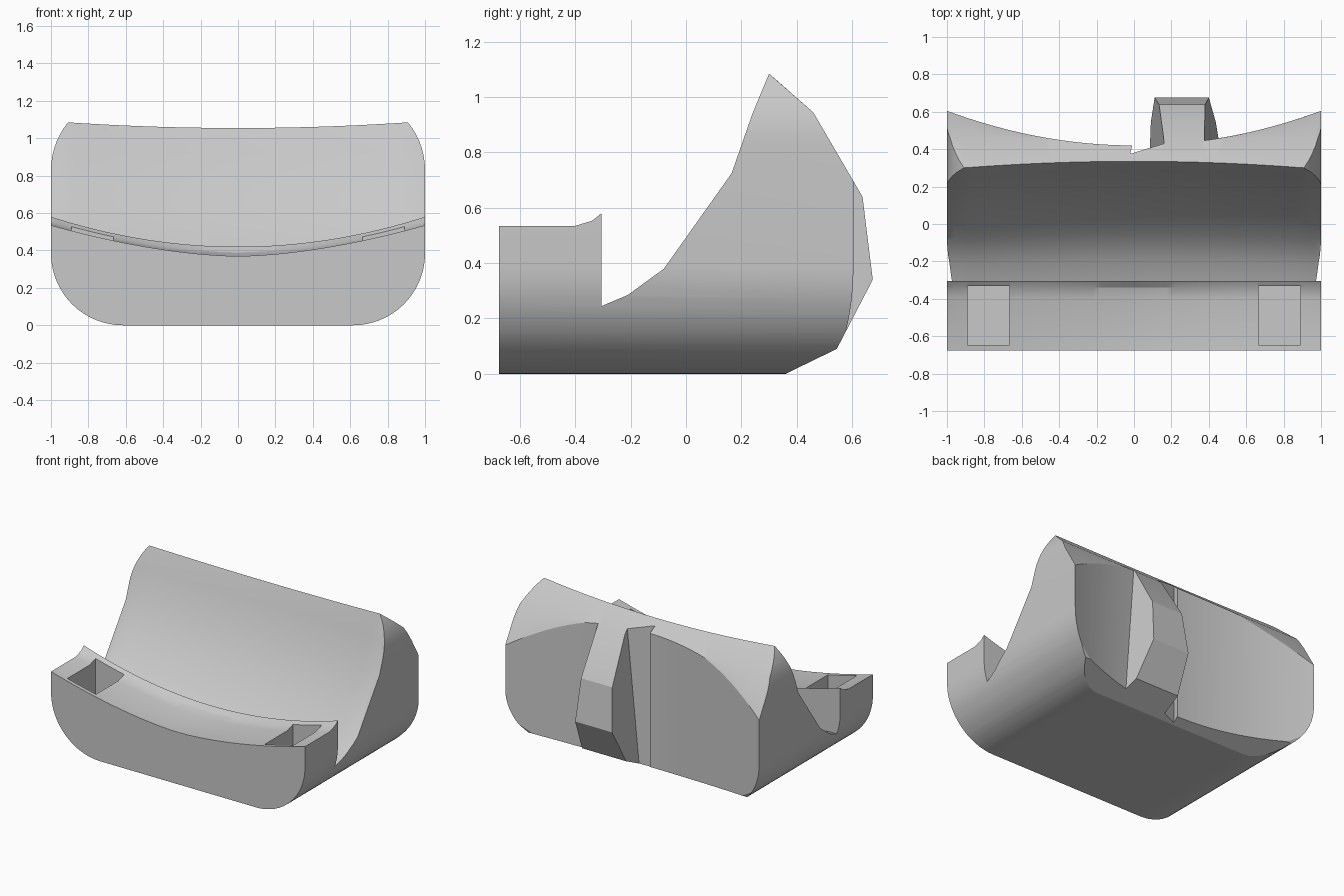
import bpy, bmesh, math

old = bpy.data.objects.get("Cube")
if old:
    bpy.data.objects.remove(old, do_unlink=True)

grey = bpy.data.materials.new("plain_grey")
grey.use_nodes = True
COLOUR = (0.58, 0.58, 0.58, 1)
grey.diffuse_color = COLOUR
grey.node_tree.nodes["Principled BSDF"].inputs["Base Color"].default_value = COLOUR


def loft(name, rings):
    """Closed solid through a list of matching point rings."""
    bm = bmesh.new()
    vs = [[bm.verts.new(p) for p in ring] for ring in rings]
    n = len(vs[0])
    for a, b in zip(vs, vs[1:]):
        for i in range(n):
            j = (i + 1) % n
            bm.faces.new((a[i], a[j], b[j], b[i]))
    bm.faces.new(vs[0])
    bm.faces.new(vs[-1])
    bmesh.ops.recalc_face_normals(bm, faces=bm.faces)
    mesh = bpy.data.meshes.new(name)
    bm.to_mesh(mesh)
    bm.free()
    ob = bpy.data.objects.new(name, mesh)
    bpy.context.collection.objects.link(ob)
    mesh.materials.append(grey)
    return ob


# Side section of the stand: sagging front lip, bowed cradle, faceted back
def section(x):
    front = 0.37 + 0.165 * abs(x) ** 1.7
    rear = 0.42 + 0.16 * x * x
    bow = 0.044 * max(0, 1 - (x / 0.91) ** 2)
    lip = [(-0.675, 0), (-0.675, front), (-0.40, front),
           (-0.34, front + 0.4 * (rear - front)), (-0.305, rear)]
    # The cradle is pushed in along its own normal towards the middle
    cradle = [(-0.305, 0.245 - bow)]
    for y, z, tilt in ((-0.21, 0.285, 30), (-0.08, 0.38, 45),
                       (0.165, 0.725, 62), (0.24, 0.94, 68)):
        a = math.radians(tilt)
        cradle.append((y + bow * math.sin(a), z - bow * math.cos(a)))
    cradle.append((0.30 + 0.8 * bow, 1.085 - 0.69 * bow))
    back = [(0.46, 0.945), (0.638, 0.64), (0.675, 0.34), (0.545, 0.09), (0.36, 0)]
    return [(x, y, z) for y, z in lip + cradle + back]


STEPS = 48
body = loft("stand_body", [section(-1.05 + 2.1 * i / STEPS) for i in range(STEPS + 1)])


# Rounded envelope that shapes both ends
def envelope_ring(y, low=0.385, high=0.4, top=1.23, seg=16):
    ring = []
    for cx, cz, r, start in ((1 - high, top - high, high, 0), (high - 1, top - high, high, 90),
                             (low - 1, low, low, 180), (1 - low, low, low, 270)):
        for i in range(seg + 1):
            a = math.radians(start + 90 * i / seg)
            ring.append((cx + r * math.cos(a), y, cz + r * math.sin(a)))
    return ring


envelope = loft("end_rounding_cutter", [envelope_ring(-1), envelope_ring(1)])


# Concave back recesses, one on each side of the rear rib
def wall(x):
    return (x, 0.42 + 0.185 * x * x)


def right_recess(z):
    edge = 0.083 + 0.08 * z
    curve = [wall(-1.1 + 1.09 * i / 20) for i in range(21)]
    notch = [(-0.02, 0.375), (edge, 0.381 + 0.306 * edge)]
    return [(x, y, z) for x, y in curve + notch + [(edge, 0.9), (-1.1, 0.9)]]


def left_recess(z):
    def edge(y):
        return 0.38 + 0.082 * (0.92 - z) - 0.12 * (y - 0.45)
    start = edge(0.45)
    curve = [wall(start + (1.1 - start) * i / 14) for i in range(15)]
    return [(x, y, z) for x, y in curve + [(1.1, 0.9), (edge(0.9), 0.9)]]


cutters = [loft("right_recess_cutter", [right_recess(-0.1), right_recess(1.2)]),
           loft("left_recess_cutter", [left_recess(-0.1), left_recess(1.2)])]

# Rectangular pockets in the lip
for side, s in (("left", 1), ("right", -1)):
    plan = [(s * 0.665, -0.648), (s * 0.89, -0.648), (s * 0.89, -0.332), (s * 0.665, -0.332)]
    cutters.append(loft(side + "_pocket_cutter",
                        [[(x, y, z) for x, y in plan] for z in (0.2, 0.8)]))

# Apply the cuts
bpy.context.view_layer.objects.active = body
body.select_set(True)
for ob in [envelope] + cutters:
    mod = body.modifiers.new(ob.name, 'BOOLEAN')
    mod.operation = 'INTERSECT' if ob == envelope else 'DIFFERENCE'
    mod.solver = 'EXACT'
    mod.object = ob
    bpy.ops.object.modifier_apply(modifier=mod.name)
for ob in [envelope] + cutters:
    bpy.data.objects.remove(ob, do_unlink=True)

bpy.ops.object.select_all(action='DESELECT')
body.select_set(True)
bpy.ops.object.shade_smooth_by_angle(angle=math.radians(21))
